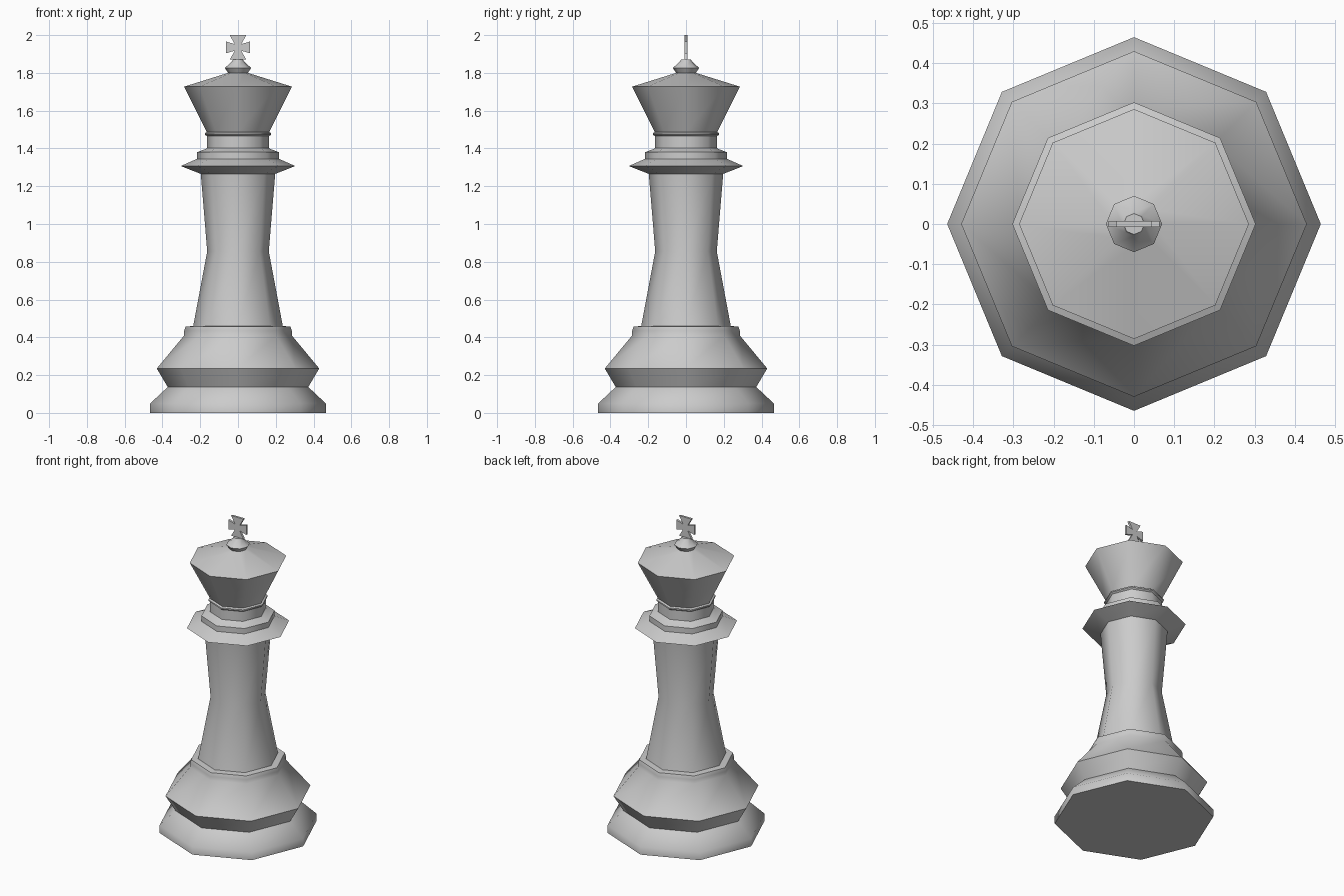
import bpy, bmesh
from math import cos, sin, pi, radians

if "Cube" in bpy.data.objects:
    bpy.data.objects.remove(bpy.data.objects["Cube"])

SIDES = 8


def finish(name, bm):
    mesh = bpy.data.meshes.new(name)
    bm.to_mesh(mesh)
    bm.free()
    obj = bpy.data.objects.new(name, mesh)
    bpy.context.collection.objects.link(obj)
    return obj


def turned(name, profile, cap_bottom=False, cap_top=False):
    """Eight-sided turned part from (radius, height) points, bottom to top."""
    bm = bmesh.new()
    rings = [[bm.verts.new((r * cos(2 * pi * i / SIDES), r * sin(2 * pi * i / SIDES), z))
              for i in range(SIDES)] for r, z in profile]
    for a, b in zip(rings, rings[1:]):
        for i in range(SIDES):
            j = (i + 1) % SIDES
            bm.faces.new((a[i], a[j], b[j], b[i]))
    if cap_bottom:
        bm.faces.new(rings[0][::-1])
    if cap_top:
        bm.faces.new(rings[-1])
    obj = finish(name, bm)
    bpy.ops.object.select_all(action='DESELECT')
    obj.select_set(True)
    bpy.context.view_layer.objects.active = obj
    bpy.ops.object.shade_smooth_by_angle(angle=radians(47))
    return obj


# Stepped foot
turned("base", [(0.465, 0), (0.465, 0.05), (0.372, 0.137), (0.43, 0.235),
                (0.285, 0.41), (0.285, 0.435), (0.278, 0.457), (0.237, 0.46)],
       cap_bottom=True)
# Waisted column
turned("shaft", [(0.237, 0.46), (0.163, 0.855), (0.197, 1.265)])
# Wide collar with step and neck
turned("collar", [(0.197, 1.265), (0.303, 1.307), (0.217, 1.345), (0.217, 1.38),
                  (0.172, 1.397), (0.165, 1.402), (0.165, 1.465),
                  (0.175, 1.473), (0.175, 1.481), (0.165, 1.487)])
# Flared head with shallow roof
turned("crown", [(0.165, 1.487), (0.286, 1.727), (0.052, 1.80)])
# Small knob
turned("knob", [(0.052, 1.80), (0.07, 1.826), (0.03, 1.862), (0.026, 1.872)], cap_top=True)

# Flared cross: one arm outline repeated on four sides
mid_z, half_thick = 1.935, 0.007
arm = [(0.017, 0.02), (0.065, 0.031), (0.065, -0.031)]
outline = []
for k in range(4):
    c, s = round(cos(k * pi / 2)), round(sin(k * pi / 2))
    end_half = 0.031 if k % 2 == 0 else 0.044
    for u, v in ((0.017, -0.017), (0.064, -end_half), (0.064, end_half)):
        outline.append((u * c - v * s, u * s + v * c))
bm = bmesh.new()
face = bm.faces.new([bm.verts.new((x, -half_thick, mid_z + z)) for x, z in outline])
ext = bmesh.ops.extrude_face_region(bm, geom=[face], use_keep_orig=True)
verts = [g for g in ext["geom"] if isinstance(g, bmesh.types.BMVert)]
bmesh.ops.translate(bm, verts=verts, vec=(0, 2 * half_thick, 0))
bmesh.ops.recalc_face_normals(bm, faces=bm.faces)
# Stretch slightly so the top lands exactly at full height
for v in bm.verts:
    v.co.z = mid_z + (v.co.z - mid_z) * 0.065 / 0.064
finish("top_cross", bm)
